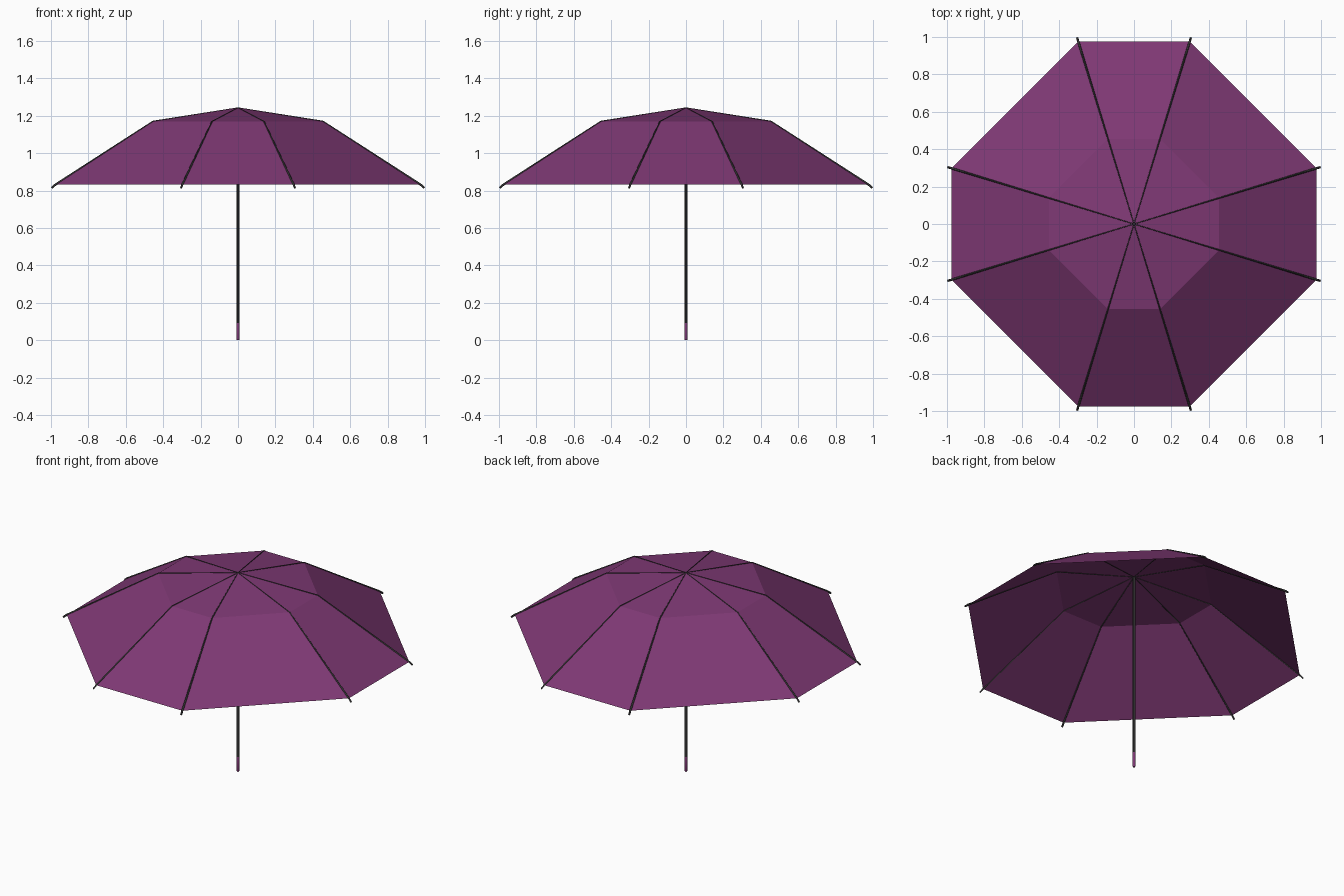
import bpy, bmesh

if "Cube" in bpy.data.objects:
    bpy.data.objects.remove(bpy.data.objects["Cube"])

def material(name, rgb):
    m = bpy.data.materials.new(name)
    m.diffuse_color = (*rgb, 1)
    m.use_nodes = True
    m.node_tree.nodes["Principled BSDF"].inputs["Base Color"].default_value = m.diffuse_color
    return m

FABRIC = material("purple", (0.21, 0.04, 0.175))
METAL = material("dark metal", (0.035, 0.035, 0.035))

def add_object(name, data, mat):
    ob = bpy.data.objects.new(name, data)
    data.materials.append(mat)
    bpy.context.collection.objects.link(ob)
    return ob

def ring(a, b, z):
    """Eight corners of an octagon with axis distance a and half side b."""
    return [(a, b, z), (b, a, z), (-b, a, z), (-a, b, z),
            (-a, -b, z), (-b, -a, z), (b, -a, z), (a, -b, z)]

APEX = (0, 0, 1.243)
MID = ring(0.455, 0.139, 1.17)
RIM = ring(0.976, 0.298, 0.832)
TIP = ring(0.996, 0.304, 0.815)

# Canopy: thin eight-panel sheet with a crease halfway
bm = bmesh.new()
top = bm.verts.new(APEX)
mid = [bm.verts.new(p) for p in MID]
rim = [bm.verts.new(p) for p in RIM]
for i in range(8):
    j = (i + 1) % 8
    bm.faces.new((top, mid[i], mid[j]))
    bm.faces.new((mid[i], rim[i], rim[j], mid[j]))
me = bpy.data.meshes.new("canopy")
bm.to_mesh(me)
bm.free()
add_object("canopy", me, FABRIC)

# Ribs: slim rods along each crease, poking out past the rim
cu = bpy.data.curves.new("ribs", 'CURVE')
cu.dimensions = '3D'
cu.bevel_depth = 0.006
cu.bevel_resolution = 0
cu.use_fill_caps = True
for i in range(8):
    sp = cu.splines.new('POLY')
    sp.points.add(3)
    path = (APEX, MID[i], RIM[i], TIP[i])
    for pt, co, r in zip(sp.points, path, (0.35, 0.6, 1, 1)):
        pt.co = (*co, 1)
        pt.radius = r
add_object("ribs", cu, METAL)

def lathe(name, profile, mat, sides=12):
    """Closed turned shape from (radius, z) pairs, bottom to top."""
    bm = bmesh.new()
    for (r1, z1), (r2, z2) in zip(profile, profile[1:]):
        bmesh.ops.create_cone(
            bm, segments=sides, radius1=r1, radius2=r2, depth=z2 - z1,
            cap_ends=False)
        new = bm.verts[:] if z1 == profile[0][1] else [v for v in bm.verts if not v.tag]
        bmesh.ops.translate(bm, verts=new, vec=(0, 0, (z1 + z2) / 2))
        for v in bm.verts:
            v.tag = True
    bmesh.ops.remove_doubles(bm, verts=bm.verts, dist=1e-5)
    bmesh.ops.holes_fill(bm, edges=bm.edges)
    bmesh.ops.recalc_face_normals(bm, faces=bm.faces)
    me = bpy.data.meshes.new(name)
    bm.to_mesh(me)
    bm.free()
    ob = add_object(name, me, mat)
    bpy.context.view_layer.objects.active = ob
    ob.select_set(True)
    bpy.ops.object.shade_smooth_by_angle()
    ob.select_set(False)

# Pole and grip
lathe("pole", [(0.008, 0.08), (0.008, 1.24)], METAL)
lathe("handle", [(0.006, 0.0), (0.009, 0.008), (0.009, 0.088), (0.0075, 0.095)], FABRIC)
